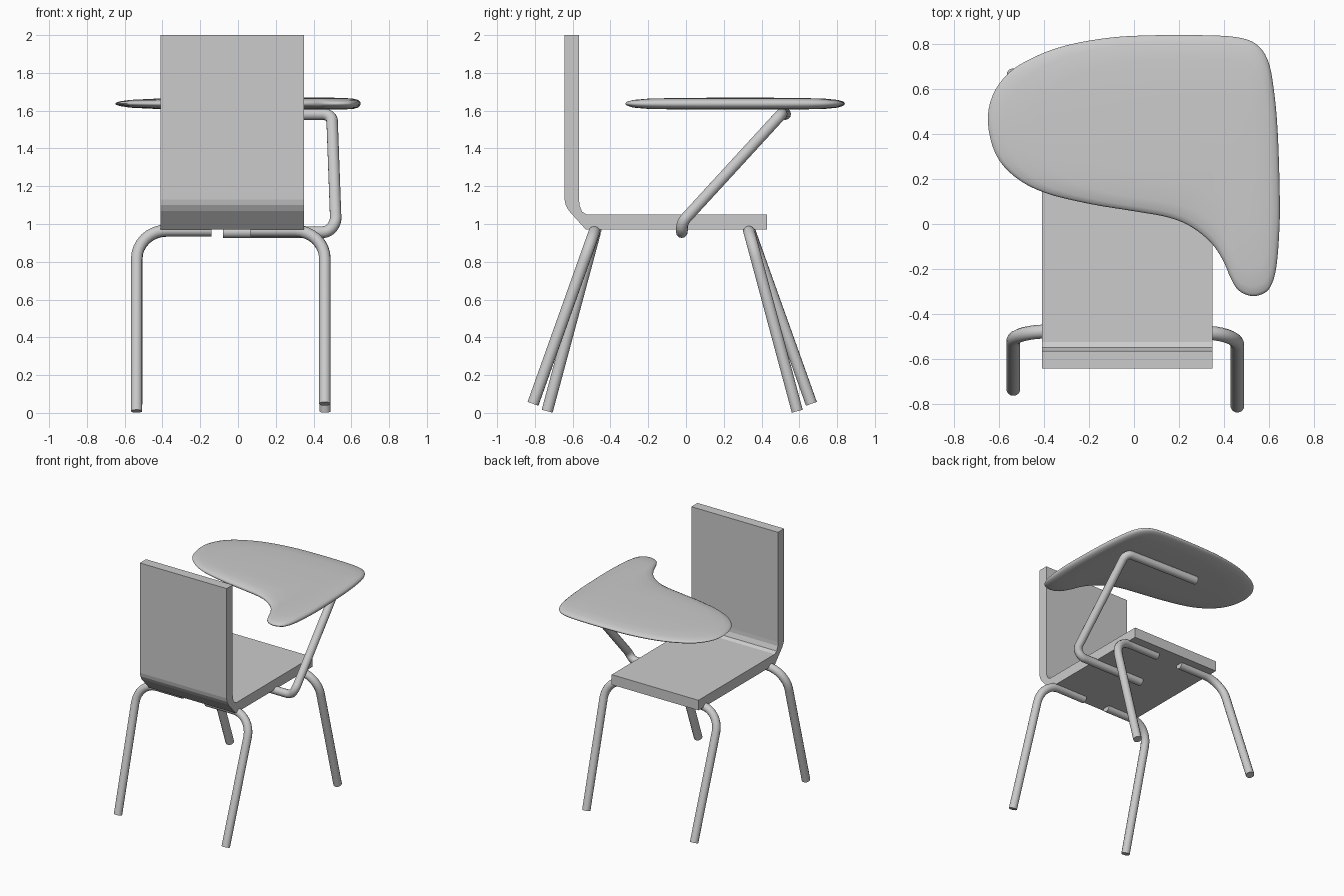
import bpy, bmesh
from mathutils import Vector
from mathutils.geometry import interpolate_bezier

if "Cube" in bpy.data.objects:
    bpy.data.objects.remove(bpy.data.objects["Cube"])


def finish(ob, smooth=True, angle=0.7):
    bpy.ops.object.select_all(action='DESELECT')
    bpy.context.view_layer.objects.active = ob
    ob.select_set(True)
    if ob.type == 'CURVE':
        bpy.ops.object.convert(target='MESH')
        ob = bpy.context.view_layer.objects.active
    if smooth:
        bpy.ops.object.shade_smooth_by_angle(angle=angle)
    return ob


def mesh_object(name, bm):
    bmesh.ops.recalc_face_normals(bm, faces=bm.faces)
    me = bpy.data.meshes.new(name)
    bm.to_mesh(me)
    bm.free()
    ob = bpy.data.objects.new(name, me)
    bpy.context.collection.objects.link(ob)
    return ob


def tube(name, points, bends, radius=0.031):
    """Round bar through points, with each inner corner rounded over its bend length."""
    pts = [Vector(p) for p in points]
    path = [pts[0]]
    for a, b, c, d in zip(pts, pts[1:], pts[2:], bends):
        p = b + (a - b).normalized() * d
        q = b + (c - b).normalized() * d
        path += interpolate_bezier(p, p.lerp(b, 0.56), q.lerp(b, 0.56), q, 9)
    path.append(pts[-1])
    cu = bpy.data.curves.new(name, 'CURVE')
    cu.dimensions = '3D'
    cu.bevel_depth = radius
    cu.bevel_resolution = 4
    cu.use_fill_caps = True
    sp = cu.splines.new('POLY')
    sp.points.add(len(path) - 1)
    for sp_pt, v in zip(sp.points, path):
        sp_pt.co = (*v, 1)
    ob = bpy.data.objects.new(name, cu)
    bpy.context.collection.objects.link(ob)
    finish(ob)


# Seat and backrest: one bent sheet, extruded sideways
profile = [(0.43, 0.97), (0.43, 1.05), (-0.525, 1.05), (-0.55, 1.065),
           (-0.564, 1.10), (-0.566, 1.13), (-0.566, 2.0), (-0.643, 2.0),
           (-0.643, 1.13), (-0.637, 1.10), (-0.62, 1.07), (-0.53, 0.97)]
bm = bmesh.new()
face = bm.faces.new([bm.verts.new((-0.41, y, z)) for y, z in profile])
ext = bmesh.ops.extrude_face_region(bm, geom=[face])
bmesh.ops.translate(bm, vec=(0.76, 0, 0),
                    verts=[v for v in ext['geom'] if isinstance(v, bmesh.types.BMVert)])
finish(mesh_object("seat_and_backrest", bm), smooth=False)

# Legs: the front pair is the back pair turned half way round
left = [(-0.14, -0.478, 0.966), (-0.537, -0.478, 0.966), (-0.537, -0.735, 0.009)]
right = [(0.066, -0.483, 0.964), (0.46, -0.483, 0.964), (0.46, -0.81, 0.048)]


def turned(points):
    return [(-0.076 - x, -0.146 - y, z) for x, y, z in points]


for name, pts in (("back_left_leg", left), ("back_right_leg", right),
                  ("front_right_leg", turned(left)), ("front_left_leg", turned(right))):
    tube(name, pts, [0.16])

# Arm that carries the desktop
tube("desk_arm", [(-0.08, -0.022, 0.957), (0.48, -0.022, 0.957), (0.518, -0.02, 1.01),
                  (0.497, 0.505, 1.582), (-0.14, 0.525, 1.582)],
     [0.03, 0.03, 0.05])

# Desktop: smooth closed outline, shrunk in rings towards a hub for the lens section
outline = [(0.649, 0.1), (0.645, -0.06), (0.632, -0.2), (0.607, -0.28), (0.57, -0.312),
           (0.52, -0.32), (0.465, -0.295), (0.43, -0.24), (0.395, -0.16), (0.34, -0.08),
           (0.25, -0.01), (0.15, 0.03), (0, 0.057), (-0.2, 0.09), (-0.4, 0.14),
           (-0.53, 0.21), (-0.615, 0.31), (-0.65, 0.45), (-0.63, 0.57), (-0.56, 0.67),
           (-0.45, 0.74), (-0.3, 0.795), (-0.1, 0.83), (0.1, 0.84), (0.3, 0.84),
           (0.45, 0.832), (0.54, 0.803), (0.595, 0.73), (0.622, 0.6), (0.64, 0.4)]
P = [Vector(p) for p in outline]
n = len(P)
smooth_outline = []
for i in range(n):
    a, b, c, d = P[i - 1], P[i], P[(i + 1) % n], P[(i + 2) % n]
    smooth_outline += interpolate_bezier(b, b + (c - a) / 6, c - (d - b) / 6, c, 5)[:-1]

hub = Vector((0.45, 0.3))
rings = [(0.5, 1.606), (0.8, 1.609), (0.93, 1.616), (0.98, 1.625), (0.995, 1.631),
         (1.0, 1.637), (0.995, 1.643), (0.98, 1.649), (0.93, 1.657), (0.8, 1.664),
         (0.5, 1.668)]
bm = bmesh.new()
loops = []
for s, z in rings:
    loops.append([bm.verts.new((*(hub + (Vector(p[:2]) - hub) * s), z))
                  for p in smooth_outline])
m = len(smooth_outline)
for lo, hi in zip(loops, loops[1:]):
    for i in range(m):
        j = (i + 1) % m
        bm.faces.new((lo[i], lo[j], hi[j], hi[i]))
for loop, z in ((loops[0], 1.605), (loops[-1], 1.669)):
    centre = bm.verts.new((*hub, z))
    for i in range(m):
        bm.faces.new((loop[i], loop[(i + 1) % m], centre))
finish(mesh_object("desktop", bm), angle=1.2)
